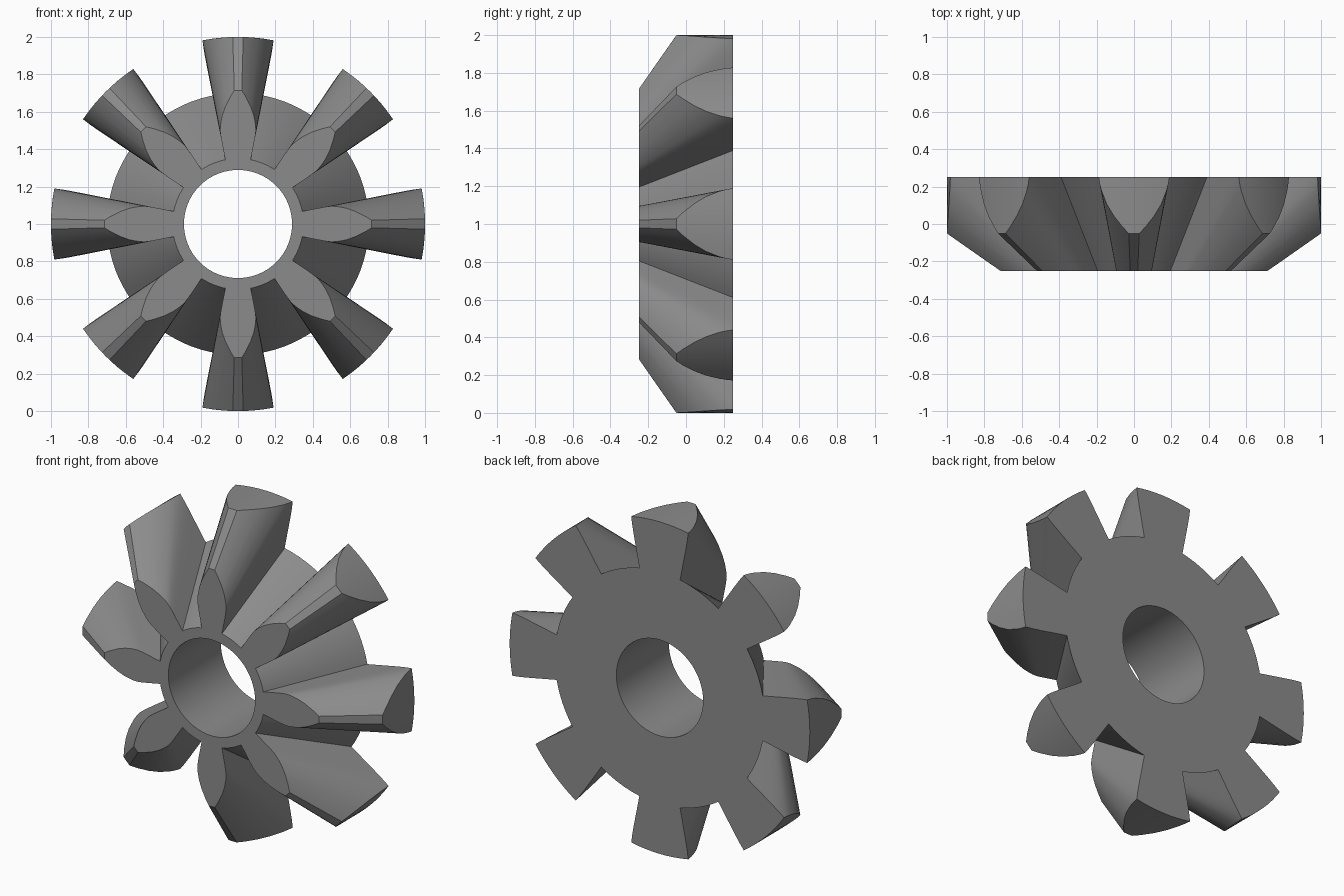
import bpy, bmesh, math

if "Cube" in bpy.data.objects:
    bpy.data.objects.remove(bpy.data.objects["Cube"])

TEETH = 8
FRONT, BACK, APEX = -0.25, 0.25, -0.75   # y of the faces and of the cone apex
BORE, ROOT = 0.289, 0.35                 # radii on the front face
# tooth flank on the front face: radius, half angle
FLANK = [(ROOT, .195), (.40, .195), (.45, .195), (.475, .194), (.5, .191), (.52, .184),
         (.54, .174), (.584, .146), (.63, .108), (.68, .062), (.715, .028)]
COLS = 8

grey = bpy.data.materials.new("steel grey")
grey.diffuse_color = (0.26, 0.26, 0.26, 1)
grey.use_nodes = True
grey.node_tree.nodes["Principled BSDF"].inputs["Base Color"].default_value = grey.diffuse_color

bm = bmesh.new()


def point(r, a, y):
    return (r * math.sin(a), y, 1 + r * math.cos(a))


def front(r, a):
    return point(r, a, FRONT)


def end(r, a):
    """Follow the ray from the apex to the back face or the outer cylinder."""
    return point(min(2 * r, 1), a, min(BACK, 0.5 / r + APEX))


def grid(rows):
    """Skin a list of equally long point rows."""
    vs = [[bm.verts.new(p) for p in row] for row in rows]
    for a, b in zip(vs, vs[1:]):
        for i in range(len(a) - 1):
            bm.faces.new((a[i], a[i + 1], b[i + 1], b[i]))


def fan(mid, half):
    return [mid + half * (2 * i / COLS - 1) for i in range(COLS + 1)]


step = 2 * math.pi / TEETH
base = FLANK[0][1]
for k in range(TEETH):
    mid = k * step
    # tooth: inner face, outer end, tip land and both flanks
    for place in (front, end):
        grid([[place(r, a) for a in fan(mid, h)] for r, h in FLANK])
    tip_r, tip_h = FLANK[-1]
    grid([[place(tip_r, a) for a in fan(mid, tip_h)] for place in (front, end)])
    for s in (-1, 1):
        grid([[place(r, mid + s * h) for r, h in FLANK] for place in (front, end)])
    # hub under the tooth and in the gap: front ring, bore, back ring
    gap = fan(mid + step / 2, step / 2 - base)
    for angles in (fan(mid, base), gap):
        grid([[front(ROOT, a) for a in angles],
              [front(BORE, a) for a in angles],
              [point(BORE, a, BACK) for a in angles],
              [end(ROOT, a) for a in angles]])
    # root cone between teeth
    grid([[place(ROOT, a) for a in gap] for place in (front, end)])

bmesh.ops.remove_doubles(bm, verts=bm.verts, dist=1e-5)
bmesh.ops.recalc_face_normals(bm, faces=bm.faces)
mesh = bpy.data.meshes.new("bevel_gear")
bm.to_mesh(mesh)
bm.free()
mesh.materials.append(grey)
gear = bpy.data.objects.new("bevel_gear", mesh)
bpy.context.collection.objects.link(gear)
bpy.context.view_layer.objects.active = gear
gear.select_set(True)
bpy.ops.object.shade_smooth_by_angle(angle=math.radians(25))
